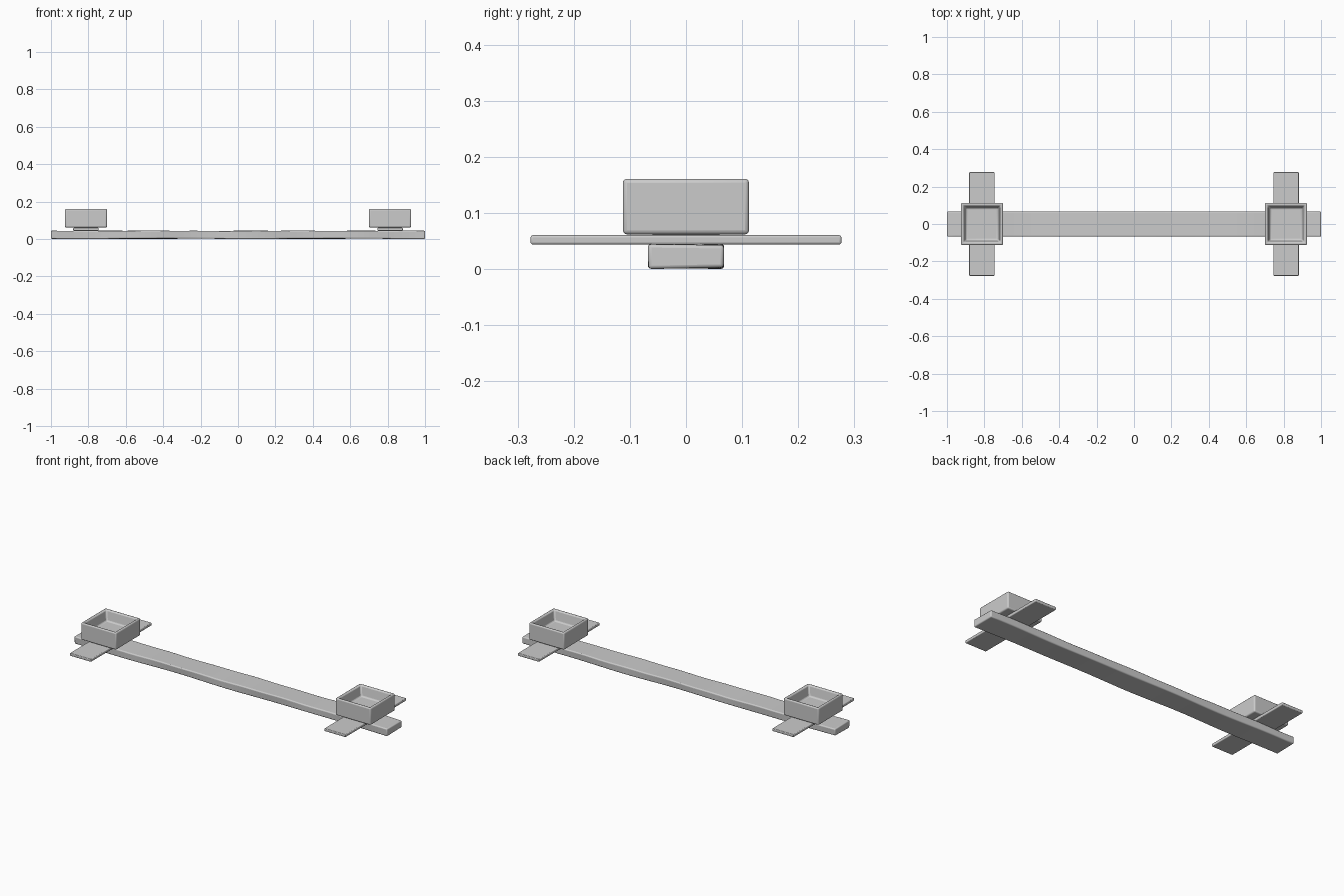
import bpy, bmesh
from math import sin, radians

if "Cube" in bpy.data.objects:
    bpy.data.objects.remove(bpy.data.objects["Cube"])


def finish(bm, name, bevel, segments=3):
    bmesh.ops.recalc_face_normals(bm, faces=bm.faces)
    mesh = bpy.data.meshes.new(name)
    bm.to_mesh(mesh)
    bm.free()
    obj = bpy.data.objects.new(name, mesh)
    bpy.context.collection.objects.link(obj)
    mod = obj.modifiers.new("soft_edges", 'BEVEL')
    mod.width = bevel
    mod.segments = segments
    mod.limit_method = 'ANGLE'
    mod.angle_limit = radians(40)
    bpy.ops.object.select_all(action='DESELECT')
    obj.select_set(True)
    bpy.context.view_layer.objects.active = obj
    bpy.ops.object.shade_smooth_by_angle(angle=radians(40))
    return obj


def box(x, y, z0, z1, sx, sy):
    bm = bmesh.new()
    bmesh.ops.create_cube(bm, size=1)
    for v in bm.verts:
        v.co = (x + v.co.x * sx, y + v.co.y * sy, z0 + (v.co.z + 0.5) * (z1 - z0))
    return bm


# long beam with gently hand-hewn sides
def long_beam():
    bm = box(0, 0, 0.002, 0.044, 2.0, 0.136)
    for i in range(1, 40):
        bmesh.ops.bisect_plane(bm, geom=bm.verts[:] + bm.edges[:] + bm.faces[:],
                               plane_co=(-1 + i * 0.05, 0, 0), plane_no=(1, 0, 0))
    for v in bm.verts:
        x = v.co.x
        side = 1 if v.co.y > 0 else -1
        if v.co.z > 0.02:
            v.co.z += 0.0012 * sin(9 * x + side) + 0.0008 * sin(23 * x)
        else:
            v.co.z += 0.0018 * sin(7 * x + 2 * side)
            v.co.y -= side * (0.002 + 0.002 * sin(11 * x + side))
    finish(bm, "long_beam", 0.006)


# open tray with sloping inner walls
def tray(x, name):
    bm = box(x, 0, 0.062, 0.161, 0.225, 0.225)
    top = max(bm.faces, key=lambda f: f.calc_center_median().z)
    bmesh.ops.inset_region(bm, faces=[top], thickness=0.021)
    floor = bmesh.ops.extrude_discrete_faces(bm, faces=[top])["faces"][0]
    for v in floor.verts:
        v.co.x = x + (v.co.x - x) * 0.88
        v.co.y *= 0.88
        v.co.z -= 0.06
    finish(bm, name, 0.008)


long_beam()
for side, label in ((-1, "left"), (1, "right")):
    x = side * 0.813
    # thin plank laid across the beam
    finish(box(x, 0, 0.044, 0.0605, 0.136, 0.554), label + "_cross_plank", 0.004)
    # small spacer under the tray
    finish(box(x, 0, 0.058, 0.066, 0.11, 0.12), label + "_spacer", 0.001, 1)
    tray(x, label + "_tray")
